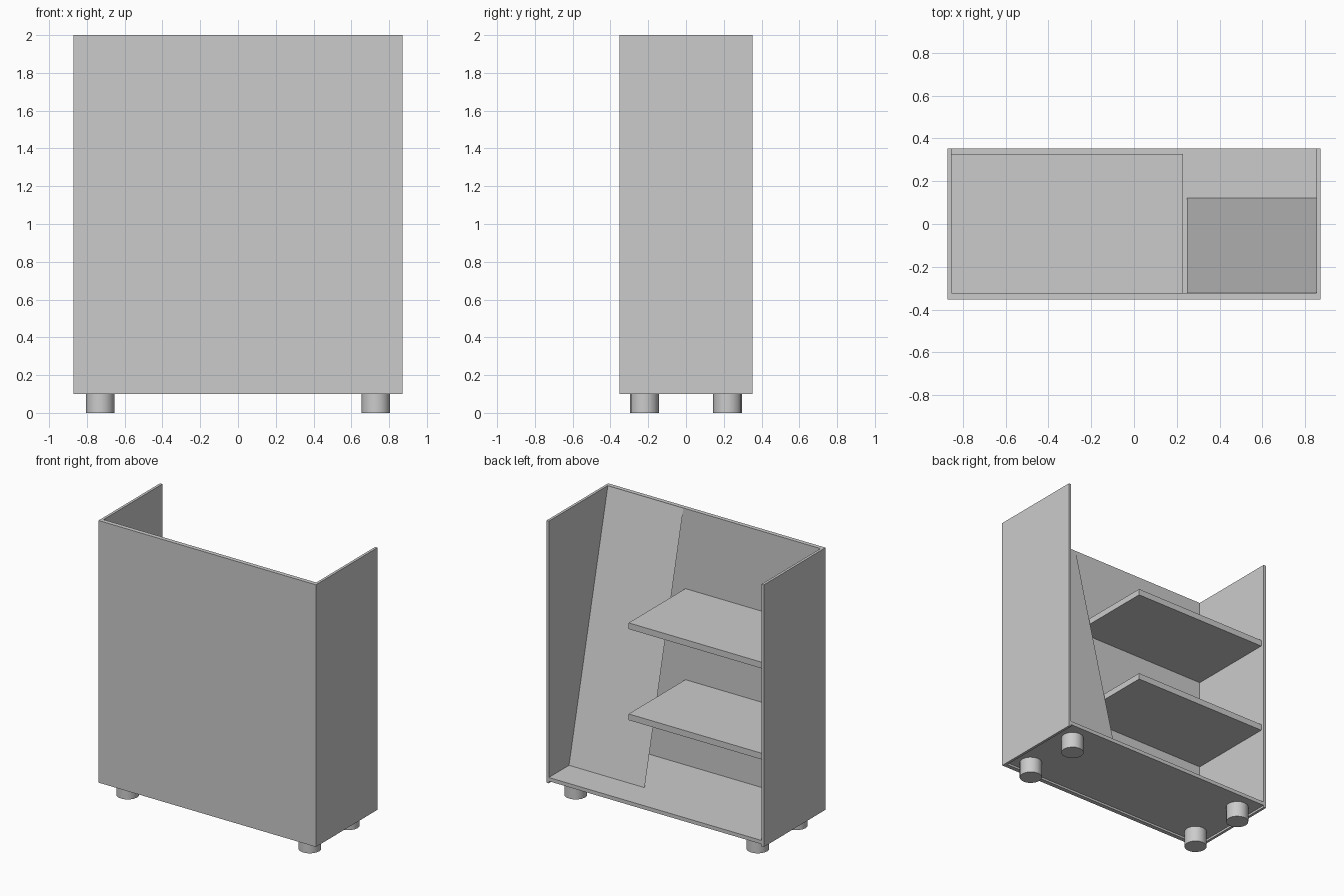
import bpy, bmesh

if "Cube" in bpy.data.objects:
    bpy.data.objects.remove(bpy.data.objects["Cube"])


def make_object(name, bm):
    bmesh.ops.recalc_face_normals(bm, faces=bm.faces)
    mesh = bpy.data.meshes.new(name)
    bm.to_mesh(mesh)
    bm.free()
    obj = bpy.data.objects.new(name, mesh)
    bpy.context.collection.objects.link(obj)
    return obj


def prism(name, outline, z0, z1):
    """Extrude a plan outline from z0 up to z1."""
    bm = bmesh.new()
    face = bm.faces.new([bm.verts.new((x, y, z0)) for x, y in outline])
    new = bmesh.ops.extrude_face_region(bm, geom=[face], use_keep_orig=True)["geom"]
    bmesh.ops.translate(bm, vec=(0, 0, z1 - z0),
                        verts=[v for v in new if isinstance(v, bmesh.types.BMVert)])
    return make_object(name, bm)


def slab(name, x0, x1, y0, y1, z0, z1):
    return prism(name, [(x0, y0), (x1, y0), (x1, y1), (x0, y1)], z0, z1)


W, D = 0.872, 0.353          # outer half width and half depth
IX, IY = 0.853, -0.322       # inner side wall and inner front wall

# U-shaped shell: front panel with two side walls, open at the back and top
prism("shell", [(-W, -D), (W, -D), (W, D), (IX, D), (IX, IY),
                (-IX, IY), (-IX, D), (-W, D)], 0.1, 2.0)

# Floor, set slightly above the bottom rim
slab("floor", -IX, IX, IY, D, 0.115, 0.142)

# Two shelves on the left side
for i, top in enumerate((0.76, 1.42)):
    slab(f"shelf_{i + 1}", -IX, 0.23, IY, 0.328, top - 0.045, top)

# Thin sloping panel leaning against the front wall
bm = bmesh.new()
bm.faces.new([bm.verts.new(p) for p in ((0.247, 0.128, 0.115), (IX, 0.128, 0.115),
                                        (IX, IY, 1.995), (0.247, IY, 1.995))])
make_object("sloping_panel", bm)

# Four round feet
for sx, side in ((-1, "left"), (1, "right")):
    for sy, end in ((-1, "front"), (1, "back")):
        bpy.ops.mesh.primitive_cylinder_add(vertices=16, radius=0.076, depth=0.115,
                                            location=(sx * 0.73, sy * 0.22, 0.0575))
        bpy.context.object.name = f"foot_{end}_{side}"
        bpy.ops.object.shade_smooth_by_angle()
